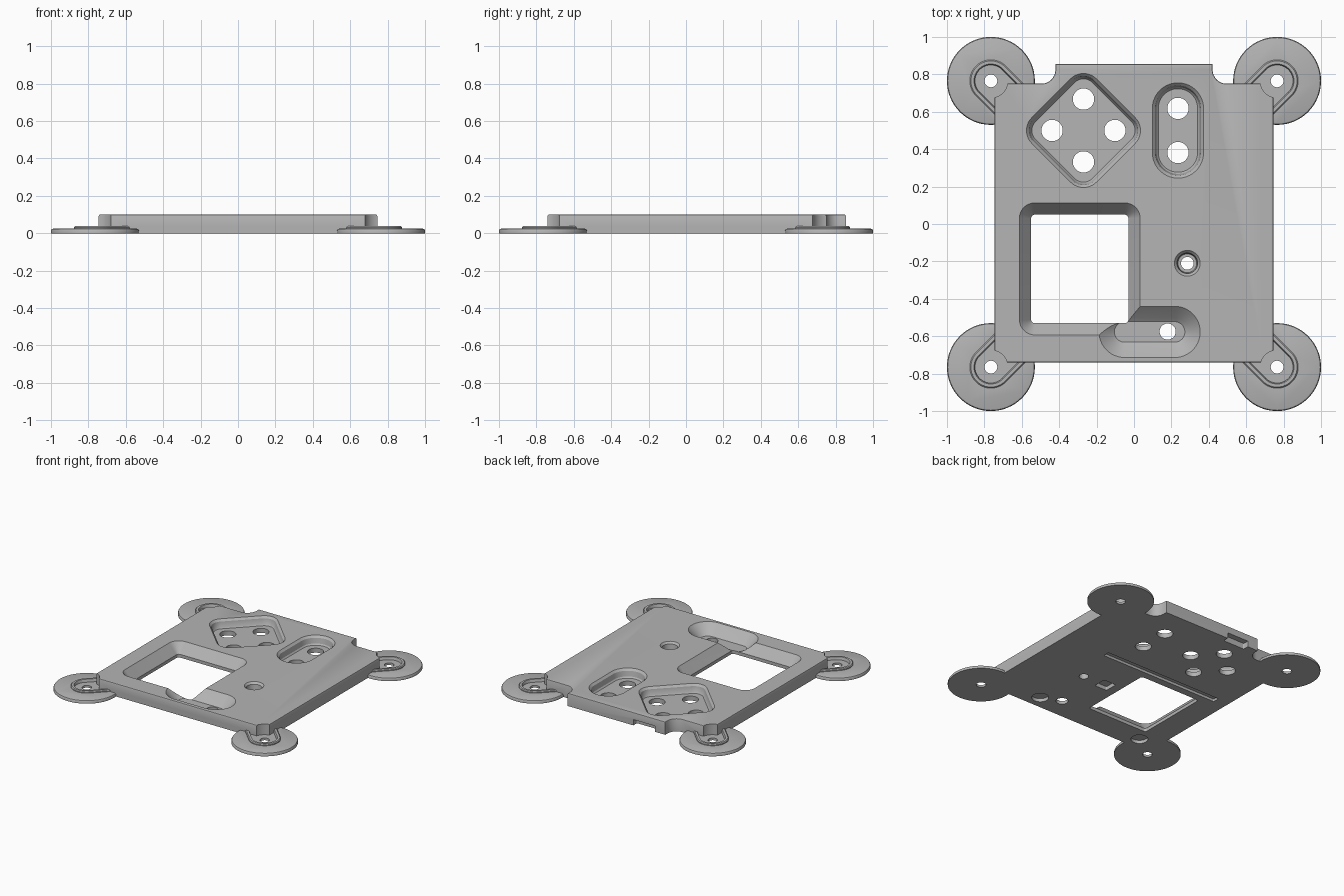
import bpy, bmesh, math

old = bpy.data.objects.get("Cube")
if old:
    bpy.data.objects.remove(old, do_unlink=True)

grey = bpy.data.materials.new("neutral grey")
grey.use_nodes = True
GREY = (0.46, 0.46, 0.46, 1)
grey.diffuse_color = GREY
grey.node_tree.nodes["Principled BSDF"].inputs["Base Color"].default_value = GREY

TOP = 0.10      # plate thickness
ABOVE = 0.15    # cutters reach past the top
BELOW = -0.05   # and past the bottom
FOOT = 0.765    # foot centre distance on both axes


def make_object(name, bm):
    bmesh.ops.recalc_face_normals(bm, faces=bm.faces)
    mesh = bpy.data.meshes.new(name)
    bm.to_mesh(mesh)
    bm.free()
    mesh.materials.append(grey)
    obj = bpy.data.objects.new(name, mesh)
    bpy.context.collection.objects.link(obj)
    return obj


def outline(centres, r):
    """Rounded hull of equal circles; centres run anticlockwise."""
    n = len(centres)
    if n == 1:
        arcs = [(centres[0], 0, math.tau * 63 / 64, 64)]
    else:
        normals = []
        for i in range(n):
            (ax, ay), (bx, by) = centres[i], centres[(i + 1) % n]
            normals.append(math.atan2(by - ay, bx - ax) - math.pi / 2)
        arcs = []
        for i in range(n):
            start = normals[i - 1]
            arcs.append((centres[i], start, (normals[i] - start) % math.tau, 48 // n))
    pts = []
    for (cx, cy), start, sweep, count in arcs:
        for k in range(count):
            a = start + sweep * k / (count - 1)
            pts.append((cx + r * math.cos(a), cy + r * math.sin(a)))
    return pts


def loft(name, centres, levels):
    """Solid through rounded outlines given as (height, radius)."""
    bm = bmesh.new()
    rings = [[bm.verts.new((x, y, z)) for x, y in outline(centres, r)] for z, r in levels]
    for lower, upper in zip(rings, rings[1:]):
        for i in range(len(lower)):
            j = (i + 1) % len(lower)
            bm.faces.new((lower[i], lower[j], upper[j], upper[i]))
    bm.faces.new(rings[0])
    bm.faces.new(rings[-1])
    return make_object(name, bm)


def combine(target, tool, operation="DIFFERENCE"):
    mod = target.modifiers.new("combine", "BOOLEAN")
    mod.operation = operation
    mod.solver = "EXACT"
    mod.object = tool
    graph = bpy.context.evaluated_depsgraph_get()
    mesh = bpy.data.meshes.new_from_object(target.evaluated_get(graph))
    target.modifiers.clear()
    target.data = mesh
    bpy.data.objects.remove(tool, do_unlink=True)


def cut(target, centres, levels):
    combine(target, loft("cutter", centres, levels))


def rectangle(x0, x1, y0, y1):
    return [(x0, y0), (x1, y0), (x1, y1), (x0, y1)]


# Plate with a rear tab and filleted shoulders
half = [(0.745, -0.74), (0.745, 0.75)]
for k in range(9):
    a = math.radians(270 - 90 * k / 8)
    half.append((0.495 + 0.075 * math.cos(a), 0.825 + 0.075 * math.sin(a)))
half.append((0.42, 0.855))
profile = half + [(-x, y) for x, y in reversed(half)]
bm = bmesh.new()
base = bm.faces.new([bm.verts.new((x, y, 0)) for x, y in profile])
raised = bmesh.ops.extrude_face_region(bm, geom=[base], use_keep_orig=True)
for v in raised["geom"]:
    if isinstance(v, bmesh.types.BMVert):
        v.co.z = TOP
rim = [e for e in bm.edges if all(v.co.z > TOP / 2 for v in e.verts)]
bmesh.ops.bevel(bm, geom=rim, offset=0.008, segments=2, profile=0.5, affect="EDGES")
plate = make_object("base_plate", bm)

# Round feet with a raised rim, screw recess and hole, set into notched corners
for sx, sy in ((1, 1), (-1, 1), (-1, -1), (1, -1)):
    x, y = sx * FOOT, sy * FOOT
    cut(plate, [(x, y)], [(BELOW, 0.09), (ABOVE, 0.09)])
    foot = loft("foot", [(x, y)], [(0, 0.235), (0.015, 0.235), (0.022, 0.231), (0.025, 0.223)])
    slot = [(x, y), (x - sx * 0.14, y - sy * 0.14)]
    pad = loft("pad", slot, [(0.005, 0.113), (0.032, 0.113), (0.038, 0.107)])
    combine(foot, pad, "UNION")
    cut(foot, slot, [(0.017, 0.085), (0.03, 0.087), (0.06, 0.1)])
    combine(plate, foot, "UNION")
    cut(plate, [(x, y)], [(BELOW, 0.034), (ABOVE, 0.034)])

# Diamond pocket and long pocket, with their through holes
FLOOR = 0.035
cx, cy, d = -0.27, 0.5, 0.208
diamond = [(cx + d, cy), (cx, cy + d), (cx - d, cy), (cx, cy - d)]
cut(plate, diamond, [(FLOOR, 0.068), (FLOOR + 0.01, 0.076), (TOP - 0.015, 0.083),
                     (TOP, 0.097), (ABOVE, 0.097)])
cut(plate, [(0.235, 0.382), (0.235, 0.618)],
    [(FLOOR, 0.105), (FLOOR + 0.01, 0.114), (TOP - 0.015, 0.122), (TOP, 0.137), (ABOVE, 0.137)])
holes = [(cx + 0.168, cy), (cx - 0.168, cy), (cx, cy + 0.168), (cx, cy - 0.168),
         (0.235, 0.382), (0.235, 0.618)]
for hole in holes:
    cut(plate, [hole], [(BELOW, 0.057), (ABOVE, 0.057)])

# Square window with sloping sides
cut(plate, rectangle(-0.53, -0.05, -0.51, 0.03),
    [(BELOW, 0.02), (0.025, 0.02), (TOP, 0.083), (ABOVE, 0.083)])

# Scoop running out of the window, with its hole
cut(plate, [(-0.05, -0.577), (0.217, -0.577)],
    [(0.025, 0.055), (0.04, 0.075), (TOP, 0.137), (ABOVE, 0.137)])
cut(plate, [(0.18, -0.575)], [(BELOW, 0.043), (ABOVE, 0.043)])

# Countersunk screw hole
cut(plate, [(0.285, -0.21)], [(0.04, 0.05), (0.085, 0.055), (TOP, 0.069), (ABOVE, 0.069)])
cut(plate, [(0.285, -0.21)], [(BELOW, 0.034), (ABOVE, 0.034)])

# Underside groove, square pocket and round seats
cut(plate, rectangle(-0.635, 0.36, 0.115, 0.15), [(BELOW, 0.008), (0.02, 0.008)])
cut(plate, rectangle(0.045, 0.135, -0.25, -0.165), [(BELOW, 0.008), (0.03, 0.008)])
for x in (-0.583, 0.33):
    cut(plate, [(x, -0.635)], [(BELOW, 0.06), (0.025, 0.06)])

# Finger notch under the rear tab
cut(plate, rectangle(-0.32, -0.155, 0.82, 0.95), [(BELOW, 0.01), (0.045, 0.01)])

# Smooth curves, sharp edges
bpy.ops.object.select_all(action="DESELECT")
plate.select_set(True)
bpy.context.view_layer.objects.active = plate
bpy.ops.object.shade_smooth_by_angle(angle=math.radians(30))
